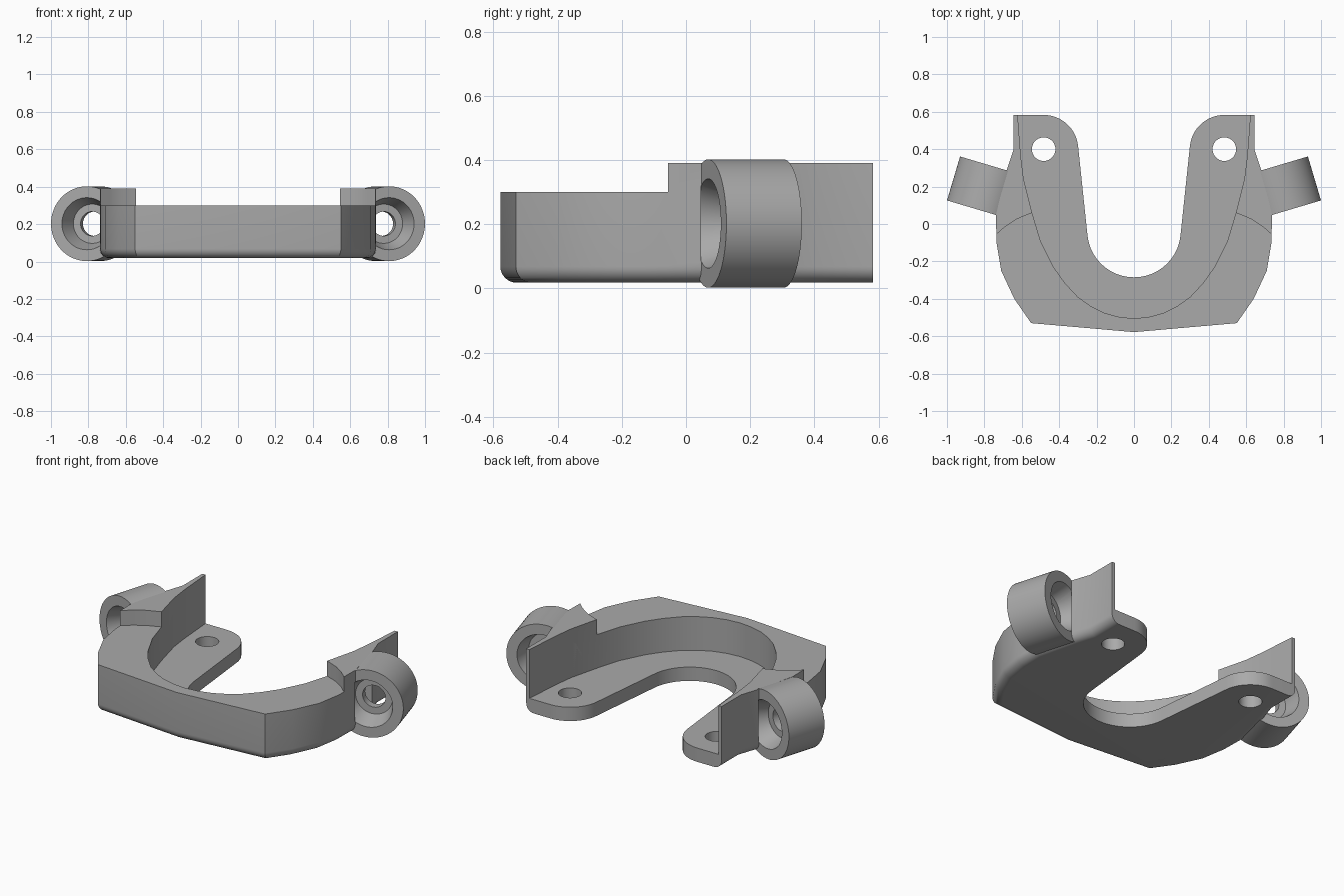
import bpy, bmesh, math
from mathutils import Vector, Matrix

cube = bpy.data.objects.get("Cube")
if cube:
    bpy.data.objects.remove(cube, do_unlink=True)

grey = bpy.data.materials.new("plain_grey")
grey.use_nodes = True
colour = (0.40, 0.40, 0.40, 1)
grey.diffuse_color = colour
grey.node_tree.nodes["Principled BSDF"].inputs["Base Color"].default_value = colour


def make(name, bm):
    bmesh.ops.recalc_face_normals(bm, faces=bm.faces)
    mesh = bpy.data.meshes.new(name)
    bm.to_mesh(mesh)
    bm.free()
    mesh.materials.append(grey)
    obj = bpy.data.objects.new(name, mesh)
    bpy.context.collection.objects.link(obj)
    return obj


def mirrored(half):
    """Close a right-hand outline with its mirror image."""
    return half + [(-x, y) for x, y in reversed(half) if abs(x) > 1e-5]


def prism(name, outline, low, high, round_edge=0):
    bm = bmesh.new()
    base = bm.faces.new([bm.verts.new((x, y, low)) for x, y in outline])
    top = bmesh.ops.extrude_face_region(bm, geom=[base])["geom"]
    bmesh.ops.translate(bm, vec=(0, 0, high - low),
                        verts=[v for v in top if isinstance(v, bmesh.types.BMVert)])
    if round_edge:
        back = max(y for x, y in outline) - 0.01
        edges = [e for e in bm.edges if all(v.co.z < low + 0.001 for v in e.verts)
                 and not all(v.co.y > back for v in e.verts)]
        bmesh.ops.bevel(bm, geom=edges, offset=round_edge, segments=8,
                        profile=0.5, affect="EDGES")
    return make(name, bm)


def lathe(name, profile, place, sides=64):
    """Solid of revolution about local z from (position, radius) pairs."""
    bm = bmesh.new()
    rings = [[bm.verts.new(place @ Vector((r * math.cos(a), r * math.sin(a), t)))
              for a in (math.tau * i / sides for i in range(sides))] for t, r in profile]
    for a, b in zip(rings, rings[1:]):
        for i in range(sides):
            j = (i + 1) % sides
            bm.faces.new((a[i], a[j], b[j], b[i]))
    bm.faces.new(rings[0])
    bm.faces.new(rings[-1])
    return make(name, bm)


def cut(obj, cutters):
    for c in cutters:
        mod = obj.modifiers.new("cut", "BOOLEAN")
        mod.operation = "DIFFERENCE"
        mod.solver = "EXACT"
        mod.object = c
    bpy.context.view_layer.update()
    graph = bpy.context.evaluated_depsgraph_get()
    mesh = bpy.data.meshes.new_from_object(obj.evaluated_get(graph))
    obj.modifiers.clear()
    obj.data = mesh


def arc(cx, cy, r, start, end, steps):
    angles = (math.radians(start + (end - start) * i / steps) for i in range(steps + 1))
    return [(cx + r * math.cos(a), cy + r * math.sin(a)) for a in angles]


# Bracket block with rounded lower rim
outer = [(0, -0.578), (0.55, -0.53), (0.64, -0.40), (0.71, -0.25), (0.735, -0.10),
         (0.738, 0.05), (0.68, 0.29), (0.643, 0.40), (0.643, 0.583)]
body = prism("bracket_body", mirrored(outer), 0.018, 0.39, 0.05)

# U-shaped opening between the two rounded tabs
opening = (arc(0, -0.035, 0.25, -90, -6, 16) + arc(0.483, 0.398, 0.185, 174, 90, 14)
           + [(0.483, 0.8)])
opening_cutter = prism("opening_cutter", mirrored(opening), -0.1, 0.6)

# Recess above the floor plate
inner = [(0, -0.505), (0.08, -0.497), (0.16, -0.475), (0.23, -0.44), (0.30, -0.39),
         (0.37, -0.315), (0.43, -0.23), (0.50, -0.09), (0.545, 0.06),
         (0.59, 0.24), (0.605, 0.36), (0.622, 0.583), (0.622, 0.8)]
recess_cutter = prism("recess_cutter", mirrored(inner), 0.10, 0.6)

# Lower front rim, ending in a curved step
step = [(0, -0.8), (0.9, -0.8), (0.9, -0.16), (0.735, -0.055), (0.69, -0.015),
        (0.63, 0.025), (0.545, 0.06), (0.4, 0.06)]
step_cutter = prism("step_cutter", mirrored(step), 0.30, 0.6)

cutters = [opening_cutter, recess_cutter, step_cutter]
parts = [body]

# Slanted side eyelets with a countersunk bore, and the tab screw holes
for side, word in ((1, "left"), (-1, "right")):
    axis = Vector((-0.285 * side, 0.958, 0))
    turn = axis.to_track_quat("Z", "Y").to_matrix().to_4x4()
    place = Matrix.Translation((0.808 * side, 0.069, 0.202)) @ turn
    eyelet = lathe(word + "_eyelet", [(0, 0.2), (0.245, 0.2)], place)
    bore = lathe(word + "_bore_cutter",
                 [(-0.002, 0.14), (0.10, 0.105), (0.10, 0.065), (0.145, 0.065),
                  (0.145, 0.105), (0.247, 0.14)], place)
    hole = lathe(word + "_hole_cutter", [(-0.1, 0.063), (0.3, 0.063)],
                 Matrix.Translation((0.483 * side, 0.40, 0)), 40)
    cut(eyelet, [bore, recess_cutter])
    parts.append(eyelet)
    cutters += [bore, hole]

cut(body, cutters)
for c in cutters:
    bpy.data.objects.remove(c, do_unlink=True)

# Smooth curved faces, crisp corners
for obj in parts:
    bpy.ops.object.select_all(action="DESELECT")
    obj.select_set(True)
    bpy.context.view_layer.objects.active = obj
    bpy.ops.object.shade_smooth_by_angle(angle=math.radians(25))
